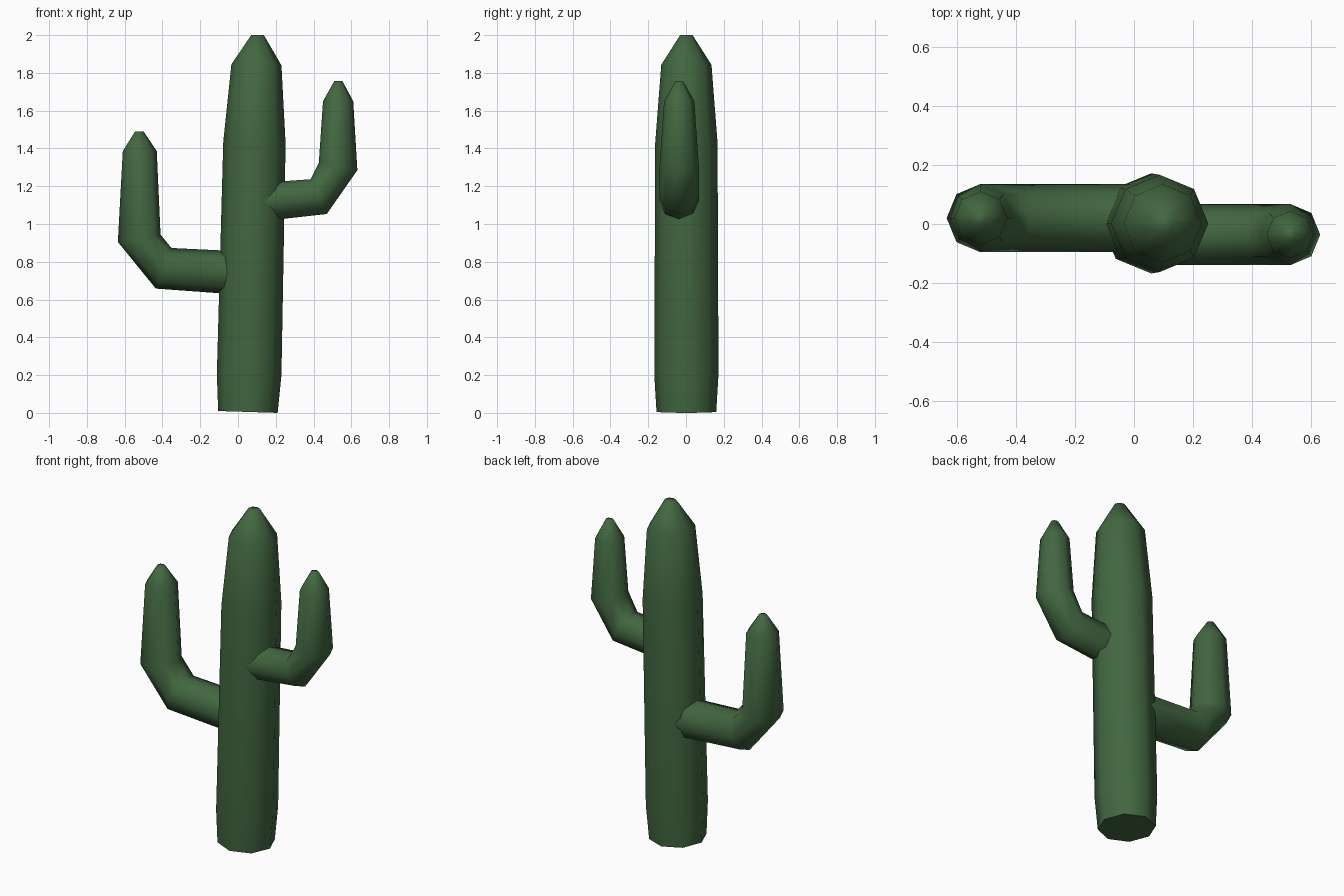
import bpy, bmesh, math
from mathutils import Vector

if "Cube" in bpy.data.objects:
    bpy.data.objects.remove(bpy.data.objects["Cube"])

green = bpy.data.materials.new("cactus green")
green.diffuse_color = (0.055, 0.135, 0.052, 1)
green.use_nodes = True
green.node_tree.nodes["Principled BSDF"].inputs["Base Color"].default_value = green.diffuse_color


def tube(name, y, rings, sides=8):
    """Octagonal tube; each ring is (x1, z1, x2, z2, y radius)."""
    bm = bmesh.new()
    loops = []
    for x1, z1, x2, z2, ry in rings:
        a, b = Vector((x1, y, z1)), Vector((x2, y, z2))
        mid, half = (a + b) / 2, (b - a) / 2
        loops.append([bm.verts.new(mid + half * math.cos(t) + Vector((0, ry * math.sin(t), 0)))
                      for t in (2 * math.pi * i / sides for i in range(sides))])
    for lo, hi in zip(loops, loops[1:]):
        for i in range(sides):
            j = (i + 1) % sides
            bm.faces.new((lo[i], lo[j], hi[j], hi[i]))
    bm.faces.new(loops[0])
    bm.faces.new(loops[-1])
    bmesh.ops.recalc_face_normals(bm, faces=bm.faces)
    mesh = bpy.data.meshes.new(name)
    bm.to_mesh(mesh)
    bm.free()
    mesh.materials.append(green)
    ob = bpy.data.objects.new(name, mesh)
    bpy.context.collection.objects.link(ob)
    bpy.ops.object.select_all(action='DESELECT')
    ob.select_set(True)
    bpy.context.view_layer.objects.active = ob
    bpy.ops.object.shade_smooth_by_angle(angle=math.radians(65))
    return ob


# Main trunk, leaning slightly to the right
tube("trunk", 0.002, [
    (-0.105, 0.01, 0.21, 0.0, 0.158),
    (-0.112, 0.205, 0.23, 0.2, 0.17),
    (-0.078, 1.435, 0.252, 1.425, 0.165),
    (-0.035, 1.845, 0.23, 1.84, 0.133),
    (0.07, 2.0, 0.137, 2.0, 0.033)])

# Lower left arm
tube("left_arm", 0.02, [
    (0.02, 0.625, 0.02, 0.855, 0.115),
    (-0.435, 0.658, -0.352, 0.873, 0.115),
    (-0.636, 0.905, -0.41, 0.943, 0.115),
    (-0.61, 1.385, -0.43, 1.385, 0.09),
    (-0.545, 1.49, -0.5, 1.49, 0.022)])

# Upper right arm
tube("right_arm", -0.036, [
    (0.11, 1.217, 0.11, 1.013, 0.104),
    (0.385, 1.237, 0.47, 1.053, 0.104),
    (0.428, 1.325, 0.632, 1.285, 0.104),
    (0.45, 1.65, 0.61, 1.65, 0.08),
    (0.51, 1.757, 0.553, 1.757, 0.02)])
